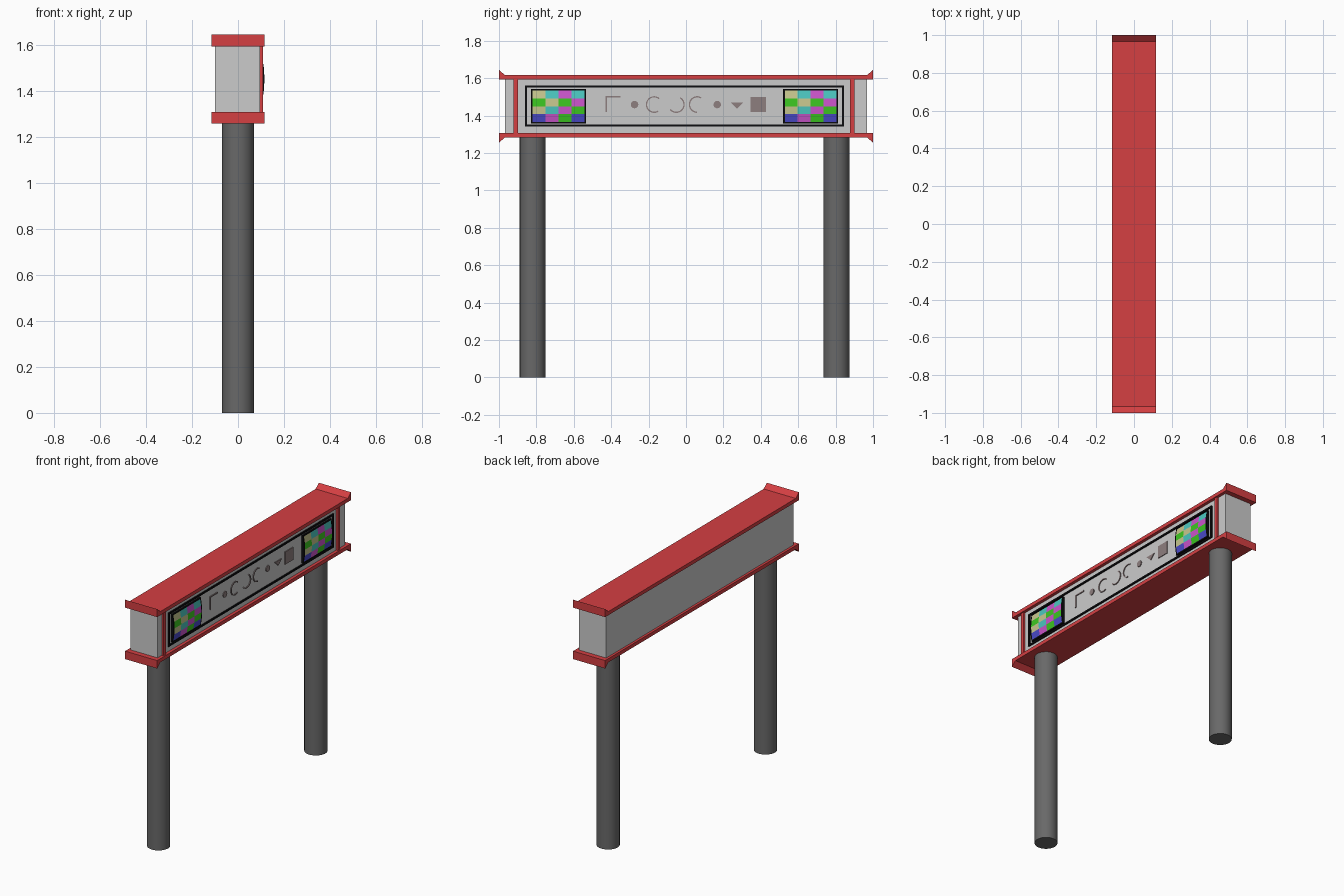
import bpy, bmesh
from math import sin, cos, radians

if "Cube" in bpy.data.objects:
    bpy.data.objects.remove(bpy.data.objects["Cube"])

CY, CZ = -0.008, 1.45     # centre of the sign face


def material(name, rgb):
    m = bpy.data.materials.new(name)
    m.diffuse_color = (*rgb, 1)
    m.use_nodes = True
    m.node_tree.nodes["Principled BSDF"].inputs["Base Color"].default_value = m.diffuse_color
    return m


red = material("red_paint", (0.66, 0.05, 0.055))
black = material("black_trim", (0.004, 0.004, 0.005))
dark = material("dark_metal", (0.14, 0.14, 0.14))
mauve = material("symbol_grey", (0.27, 0.21, 0.21))
tiles = [material("tile_khaki", (0.57, 0.57, 0.27)),
         material("tile_teal", (0.07, 0.57, 0.52)),
         material("tile_magenta", (0.6, 0.09, 0.6)),
         material("tile_green", (0.045, 0.57, 0.015)),
         material("tile_blue", (0.07, 0.07, 0.6))]


def finish(name, bm, mats):
    bmesh.ops.recalc_face_normals(bm, faces=bm.faces)
    me = bpy.data.meshes.new(name)
    bm.to_mesh(me)
    bm.free()
    for m in mats:
        me.materials.append(m)
    ob = bpy.data.objects.new(name, me)
    bpy.context.collection.objects.link(ob)
    return ob


def prism(name, outlines, x0, x1, mat=None):
    """Extrude one or more y-z outlines along x."""
    bm = bmesh.new()
    for pts in outlines:
        f = bm.faces.new([bm.verts.new((x0, y, z)) for y, z in pts])
        ext = bmesh.ops.extrude_face_region(bm, geom=[f], use_keep_orig=True)
        for v in ext["geom"]:
            if isinstance(v, bmesh.types.BMVert):
                v.co.x = x1
    return finish(name, bm, [mat] if mat else [])


def rect(y0, y1, z0, z1):
    return [(y0, z0), (y1, z0), (y1, z1), (y0, z1)]


def arc(cy, cz, r, a0, a1, n):
    return [(cy + r * cos(radians(a0 + (a1 - a0) * i / n)),
             cz + r * sin(radians(a0 + (a1 - a0) * i / n))) for i in range(n + 1)]


# Sign box
prism("sign_box", [rect(-0.967, 0.967, 1.30, 1.60)], -0.10, 0.096)

# Red cap plates with flared ends, mirrored top and bottom
cap = [(-1, 0.142), (1, 0.142), (1, 0.194), (0.967, 0.166), (-0.967, 0.166), (-1, 0.194)]
for name, s in (("top_cap", 1), ("bottom_cap", -1)):
    prism(name, [[(y, CZ + s * z) for y, z in cap]], -0.116, 0.116, red)


# Curved screen surface
def bulge(t):
    return 0.106 + 0.009 * (1 - t * t)


pattern = ["0121", "3032", "0123", "4234"]
for side, s in (("left", -1), ("right", 1)):
    # Posts
    bpy.ops.mesh.primitive_cylinder_add(vertices=32, radius=0.069, depth=1.284,
                                        location=(0, CY + s * 0.812, 0.642))
    post = bpy.context.object
    post.name = side + "_post"
    post.data.materials.append(dark)
    bpy.ops.object.shade_smooth_by_angle()

    # Upright red strips
    y = CY - 0.003 + s * 0.9
    prism(side + "_strip", [rect(y - 0.012, y + 0.012, 1.30, 1.60)], 0.09, 0.108, red)

    # Black screen casing with a bulged front
    y = CY + s * 0.674
    bm = bmesh.new()
    ts = [-1, -0.5, 0, 0.5, 1]
    prof = [(0.09, CZ - 0.091)] + [(bulge(t), CZ + 0.091 * t) for t in ts] + [(0.09, CZ + 0.091)]
    f = bm.faces.new([bm.verts.new((x, y - 0.147, z)) for x, z in prof])
    ext = bmesh.ops.extrude_face_region(bm, geom=[f], use_keep_orig=True)
    bmesh.ops.translate(bm, vec=(0, 0.294, 0),
                        verts=[v for v in ext["geom"] if isinstance(v, bmesh.types.BMVert)])
    finish(side + "_screen_casing", bm, [black])

    # Coloured tiles on the screen
    bm = bmesh.new()
    grid = [[bm.verts.new((bulge(t) + 0.0012, y - 0.138 + 0.069 * i, CZ + 0.083 * t))
             for i in range(5)] for t in ts]
    for r in range(4):
        for c in range(4):
            f = bm.faces.new((grid[r][c], grid[r][c + 1], grid[r + 1][c + 1], grid[r + 1][c]))
            f.material_index = int(pattern[3 - r][c])
    ob = finish(side + "_screen_tiles", bm, tiles)
    if ob.data.polygons[0].normal.x < 0:
        ob.data.flip_normals()

# Black frame around the sign face
y0, y1, z0, z1, w = CY - 0.854, CY + 0.852, 1.341, 1.561, 0.011
prism("face_frame", [rect(y0, y1, z0, z0 + w), rect(y0, y1, z1 - w, z1),
                     rect(y0, y0 + w, z0 + w, z1 - w), rect(y1 - w, y1, z0 + w, z1 - w)],
      0.09, 0.104, black)

# Abstract geometric ornaments between the screens
zc = 1.459
shapes = [[(-0.43, 1.418), (-0.422, 1.418), (-0.422, 1.496), (-0.35, 1.496),
           (-0.35, 1.504), (-0.43, 1.504)],
          [(0.238, 1.471), (0.273, 1.437), (0.308, 1.471)],
          rect(0.345, 0.427, 1.418, 1.50)]
for cy in (-0.275, 0.167):
    shapes.append(arc(cy, zc, 0.02, 0, 345, 23))
for cy, a0, a1 in ((-0.17, 50, 300), (-0.052, -140, 60), (0.06, 60, 270)):
    shapes.append(arc(cy, zc, 0.045, a0, a1, 18) + arc(cy, zc, 0.038, a1, a0, 18))
prism("face_ornaments", shapes, 0.09, 0.101, mauve)
